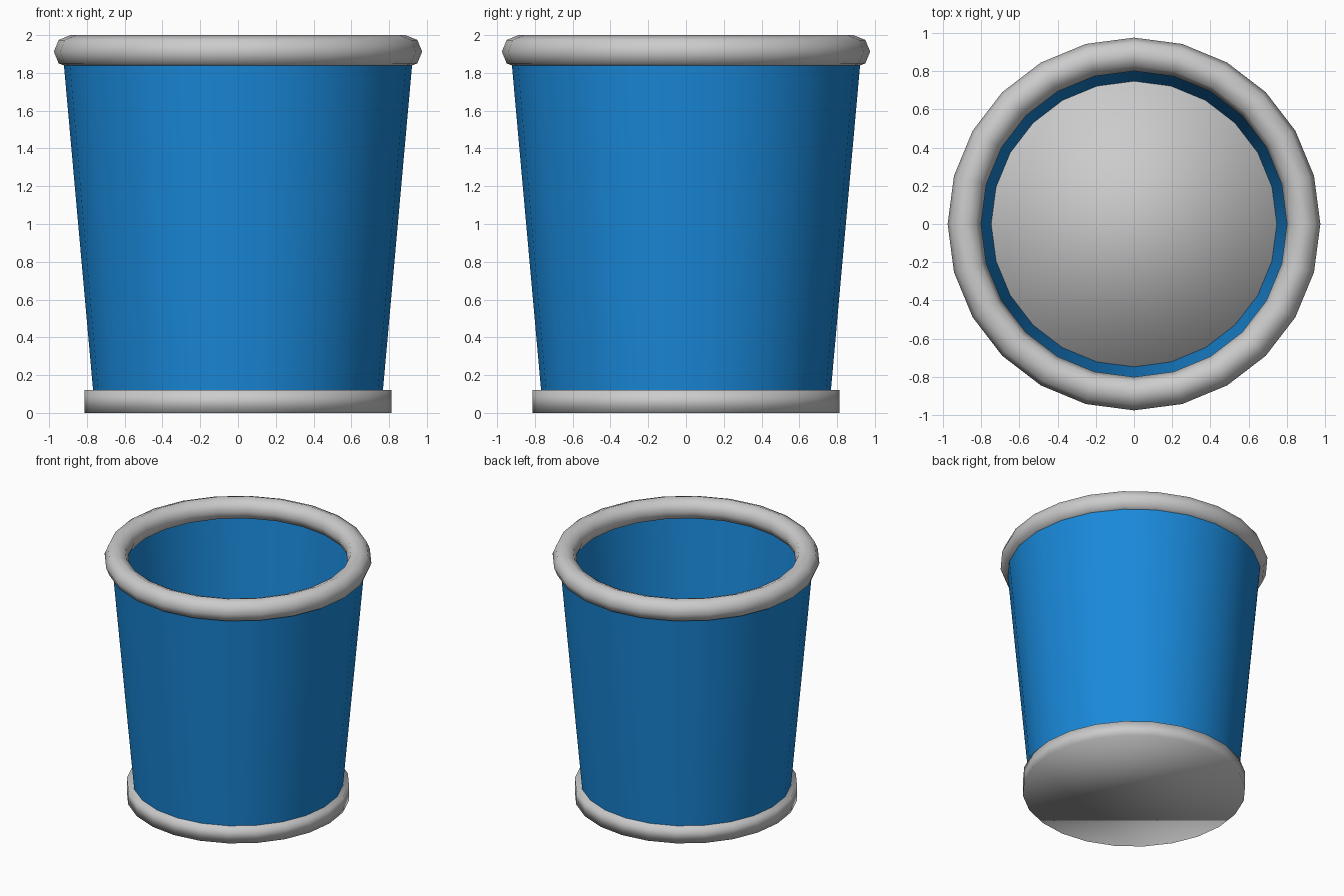
import bpy, bmesh, math

if "Cube" in bpy.data.objects:
    bpy.data.objects.remove(bpy.data.objects["Cube"])

SIDES = 24


def lathe(name, profile, mat=None, closed=True):
    """Spin an (r, z) profile; open profiles get flat caps at both ends."""
    bm = bmesh.new()
    rings = []
    for r, z in profile:
        rings.append([bm.verts.new((r * math.cos(a), r * math.sin(a), z))
                      for a in (2 * math.pi * i / SIDES for i in range(SIDES))])
    for k in range(len(rings) if closed else len(rings) - 1):
        lo, hi = rings[k], rings[(k + 1) % len(rings)]
        for i in range(SIDES):
            j = (i + 1) % SIDES
            bm.faces.new((lo[i], lo[j], hi[j], hi[i]))
    if not closed:
        bm.faces.new(rings[0][::-1])
        bm.faces.new(rings[-1])
    bmesh.ops.recalc_face_normals(bm, faces=bm.faces)
    for f in bm.faces:
        f.smooth = True
    mesh = bpy.data.meshes.new(name)
    bm.to_mesh(mesh)
    bm.free()
    if mat:
        mesh.materials.append(mat)
    ob = bpy.data.objects.new(name, mesh)
    bpy.context.collection.objects.link(ob)
    return ob


blue = bpy.data.materials.new("blue")
blue.diffuse_color = (0.01, 0.25, 0.7, 1)
blue.use_nodes = True
blue.node_tree.nodes["Principled BSDF"].inputs["Base Color"].default_value = blue.diffuse_color

# Base disc, also the floor of the bin
lathe("base", [(0.812, 0), (0.812, 0.12)], closed=False)

# Thin tapered wall, tucked into the base and the rim
wall = lathe("wall", [(0.76, 0.04), (0.927, 1.9), (0.907, 1.9), (0.74, 0.04)], blue)
bpy.context.view_layer.objects.active = wall
wall.select_set(True)
bpy.ops.object.shade_smooth_by_angle(angle=math.radians(40))

# Rolled rim with an eight-sided section
R, r, zc = 0.8875, 0.0875, 1.9125
lathe("rim", [(R + r * math.cos(k * math.pi / 4), zc + r * math.sin(k * math.pi / 4))
              for k in range(8)])
